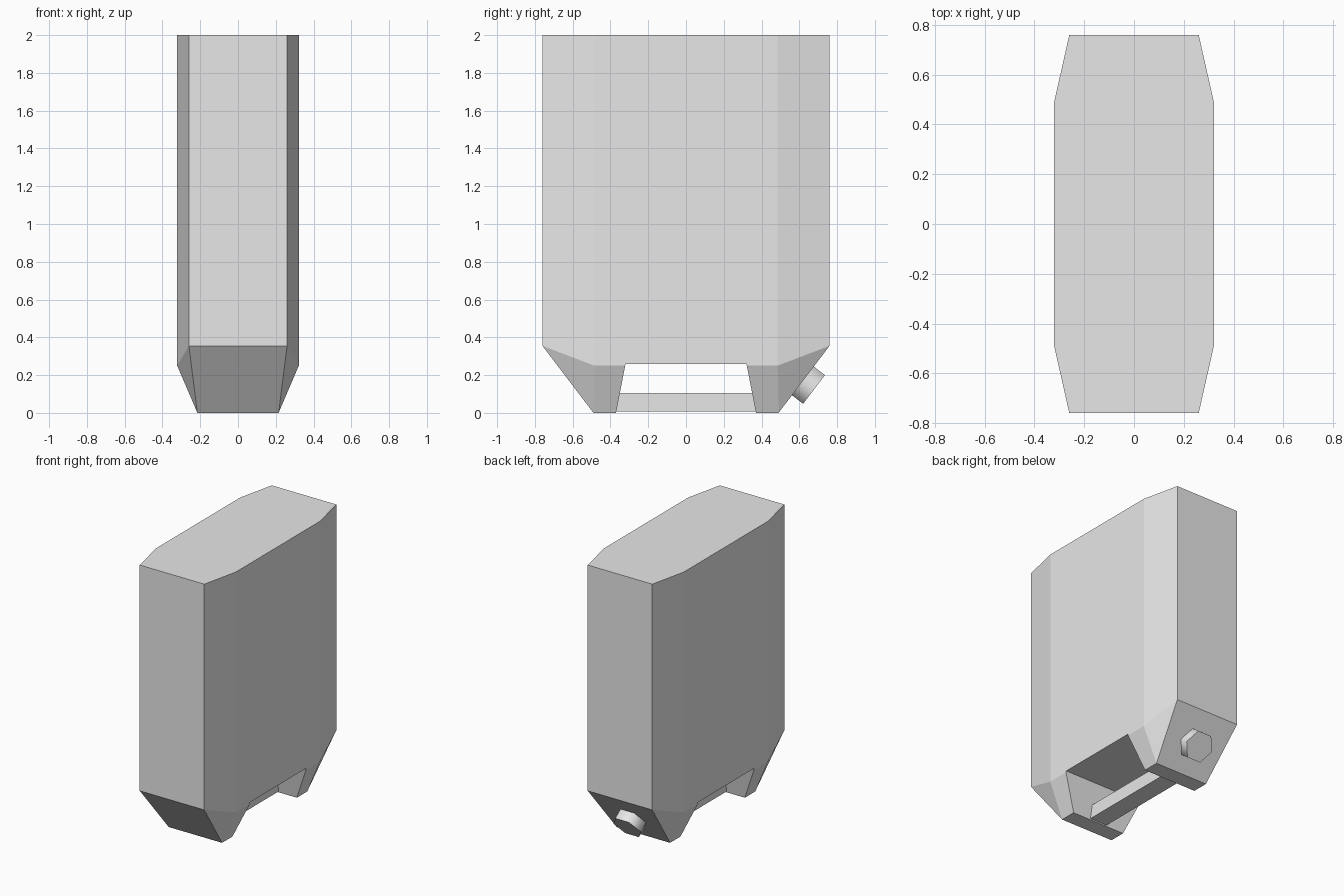
import bpy, bmesh, math
from mathutils import Vector

cube = bpy.data.objects.get("Cube")
if cube:
    bpy.data.objects.remove(cube, do_unlink=True)

grey = bpy.data.materials.new("light_grey")
grey.use_nodes = True
grey.diffuse_color = (0.8, 0.8, 0.8, 1)
grey.node_tree.nodes["Principled BSDF"].inputs["Base Color"].default_value = (0.8, 0.8, 0.8, 1)

SIGNS = (-1, 1)


def hull(name, points):
    """Flat-faced convex solid through points mirrored in x and y."""
    bm = bmesh.new()
    for x, y, z in points:
        for sx in SIGNS:
            for sy in SIGNS:
                bm.verts.new((sx * x, sy * y, z))
    bmesh.ops.convex_hull(bm, input=bm.verts[:])
    bmesh.ops.dissolve_limit(bm, angle_limit=math.radians(1),
                             verts=bm.verts[:], edges=bm.edges[:])
    bmesh.ops.recalc_face_normals(bm, faces=bm.faces[:])
    mesh = bpy.data.meshes.new(name)
    bm.to_mesh(mesh)
    bm.free()
    mesh.materials.append(grey)
    obj = bpy.data.objects.new(name, mesh)
    bpy.context.collection.objects.link(obj)
    return obj


# Tank body: chamfered column tapering towards the base
corner, side, foot = (0.26, 0.76), (0.322, 0.485), (0.215, 0.49)
body = hull("tank_body", [(*corner, 2), (*side, 2), (*corner, 0.355),
                          (*side, 0.25), (*foot, 0)])

# Opening behind the handle, leaving a leg at each end
cutter = hull("handle_opening_cutter", [(0.5, 0.39, -0.1), (0.5, 0.32, 0.26)])
cutter.hide_render = True
cutter.hide_viewport = True
cut = body.modifiers.new("handle_opening", "BOOLEAN")
cut.operation = "DIFFERENCE"
cut.solver = "EXACT"
cut.object = cutter

# Carrying handle bridging the legs
hull("handle_bar", [(0.07, 0.38, 0.008), (0.07, 0.36, 0.105)])

# Six-sided cap on the sloping back face
slope = Vector((0, corner[1] - foot[1], 0.355)).normalized()
normal = Vector((0, slope.z, -slope.y))
base = Vector((0, 0.619, 0.169))
bpy.ops.mesh.primitive_cylinder_add(vertices=6, radius=0.11, depth=0.095,
                                    location=base + normal * 0.0265)
cap = bpy.context.object
cap.name = "filler_cap"
cap.rotation_euler = (math.atan2(-normal.y, normal.z), 0, 0)
cap.data.materials.append(grey)
# Points of the hexagon face left and right
for v in cap.data.vertices:
    v.co.x, v.co.y = v.co.y, -v.co.x
bpy.ops.object.shade_smooth_by_angle(angle=math.radians(65))
